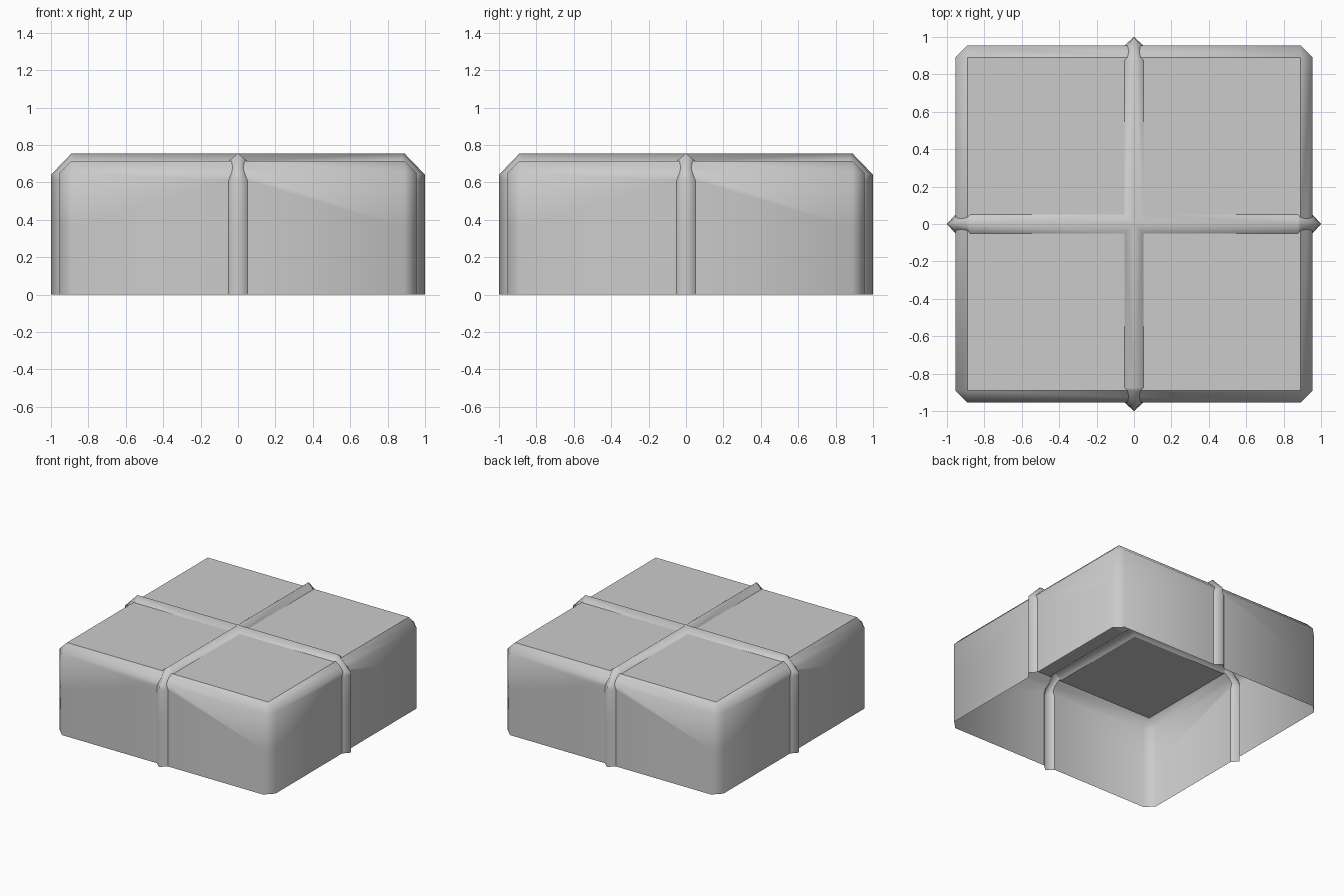
import bpy, bmesh

cube = bpy.data.objects.get("Cube")
if cube:
    bpy.data.objects.remove(cube, do_unlink=True)

# Main sizes
SIDE, INNER = 0.955, 0.89        # wall plane and where its bevel ends
TOP, SHOULDER = 0.715, 0.65      # top plane and where its bevel starts
MID = 0.36
RIB, RIDGE = 0.05, 0.755         # half width and ridge height of a rib

grey = bpy.data.materials.new("light_grey")
grey.use_nodes = True
grey.diffuse_color = (0.6, 0.6, 0.6, 1)
grey.node_tree.nodes["Principled BSDF"].inputs["Base Color"].default_value = (0.6, 0.6, 0.6, 1)

bm = bmesh.new()
verts = {}


def vert(p):
    key = tuple(round(c, 4) for c in p)
    if key not in verts:
        verts[key] = bm.verts.new(key)
    return verts[key]


def face(points, swap=False):
    pts = [(y, x, z) for x, y, z in points] if swap else points
    return bm.faces.new([vert(p) for p in pts])


# Foot line of a rib on the shell, and the ridge line above it
foot = [(RIB, SIDE, 0), (RIB, SIDE, MID), (RIB, SIDE, 0.61), (0.035, SIDE, SHOULDER),
        (0.028, 0.925, 0.68), (0.035, INNER, TOP), (RIB, 0.875, TOP), (RIB, RIB, TOP)]
ridge = [(0, 1, 0), (0, 1, MID), (0, 1, 0.62), (0, 1, 0.64),
         (0, 0.945, 0.698), (0, INNER, RIDGE), (0, 0.875, RIDGE), (0, 0, RIDGE)]

sharp = []
for swap in (False, True):
    # Wall, lower and upper part, then the bevel towards the top
    face([foot[0], (INNER, SIDE, 0), (INNER, SIDE, MID), foot[1]], swap)
    face([foot[1], (INNER, SIDE, MID), (INNER, SIDE, SHOULDER), foot[3], foot[2]], swap)
    face([foot[3], (INNER, SIDE, SHOULDER), (INNER, INNER, TOP), foot[5], foot[4]], swap)
    # Sloping flank of the rib
    for i in range(len(foot) - 1):
        face([ridge[i], foot[i], foot[i + 1], ridge[i + 1]], swap)
        ends = [(p[1], p[0], p[2]) if swap else p for p in (foot[i], foot[i + 1])]
        sharp.append([vert(p) for p in ends])

# Corner chamfer and its top triangle
for low, high in ((0, MID), (MID, SHOULDER)):
    face([(INNER, SIDE, low), (SIDE, INNER, low), (SIDE, INNER, high), (INNER, SIDE, high)])
face([(INNER, SIDE, SHOULDER), (SIDE, INNER, SHOULDER), (INNER, INNER, TOP)])

# Flat top panel of one quarter
panel = face(foot[5:] + [(y, x, z) for x, y, z in foot[6:4:-1]] + [(INNER, INNER, TOP)])

# Mirror the quarter into the whole shell
for axis in "XY":
    bmesh.ops.mirror(bm, geom=bm.verts[:] + bm.edges[:] + bm.faces[:],
                     axis=axis, merge_dist=0.0005)
bmesh.ops.remove_doubles(bm, verts=bm.verts[:], dist=0.0005)
bmesh.ops.recalc_face_normals(bm, faces=bm.faces[:])
if sum(f.normal.z * f.calc_area() for f in bm.faces) < 0:
    bmesh.ops.reverse_faces(bm, faces=bm.faces[:])

# Smooth shading, with creases along the ribs and around the top panels
foot_keys = {tuple(round(c, 3) for c in p) for p in foot}
foot_keys |= {(y, x, z) for x, y, z in foot_keys}
for f in bm.faces:
    f.smooth = True
for e in bm.edges:
    on_foot = all(tuple(round(abs(c), 3) for c in v.co) in foot_keys for v in e.verts)
    on_top = all(abs(v.co.z - TOP) < 0.001 for v in e.verts)
    e.smooth = not (on_foot or on_top)

mesh = bpy.data.meshes.new("ribbed_cover")
bm.to_mesh(mesh)
bm.free()
mesh.materials.append(grey)
cover = bpy.data.objects.new("ribbed_cover", mesh)
bpy.context.collection.objects.link(cover)
